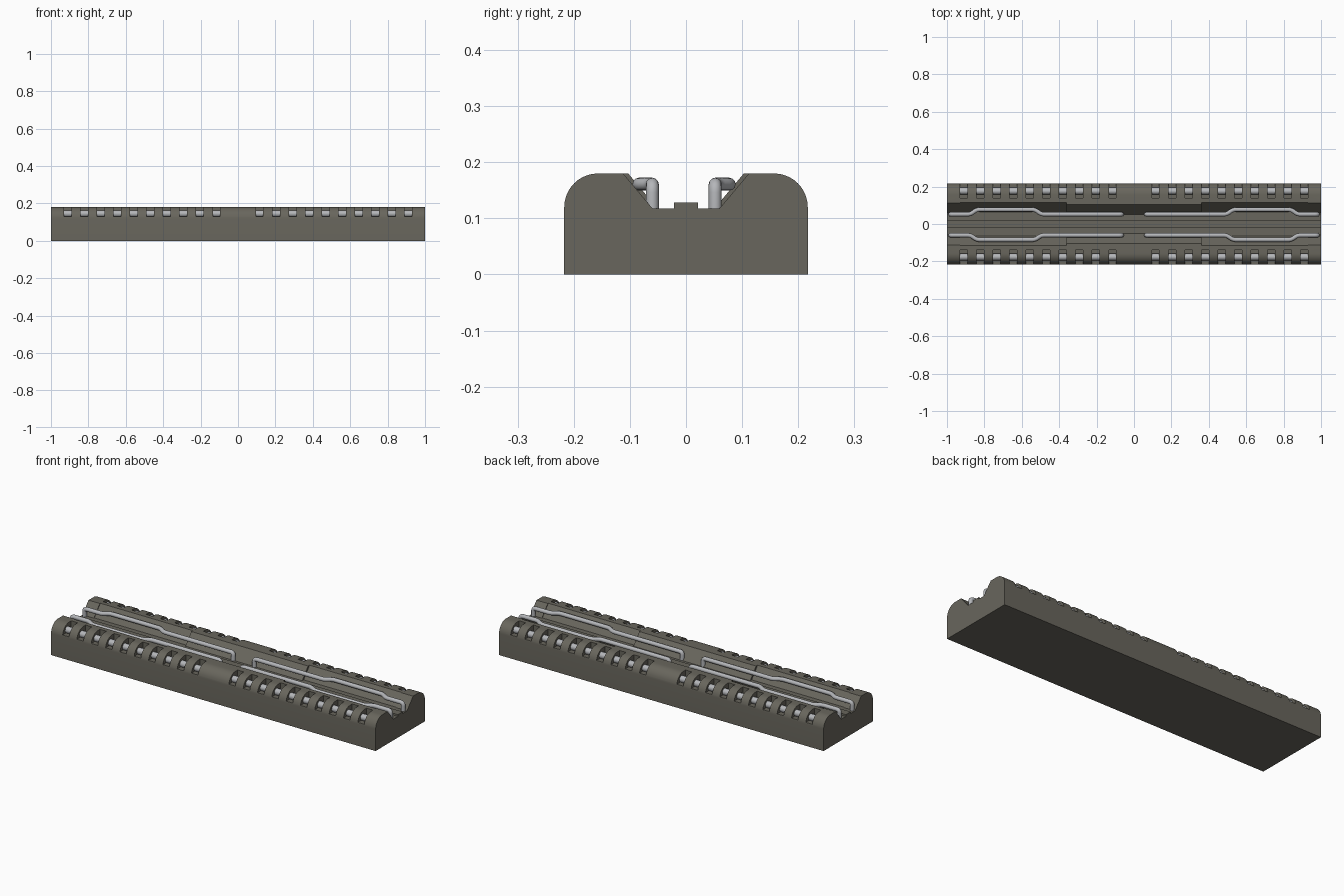
import bpy, math
from mathutils import Vector

if "Cube" in bpy.data.objects:
    bpy.data.objects.remove(bpy.data.objects["Cube"])


def material(name, rgb):
    m = bpy.data.materials.new(name)
    m.diffuse_color = (*rgb, 1)
    m.use_nodes = True
    m.node_tree.nodes["Principled BSDF"].inputs["Base Color"].default_value = m.diffuse_color
    return m


HOUSING = material("dark warm grey", (0.14, 0.133, 0.109))
METAL = material("light metal grey", (0.46, 0.47, 0.49))


def new_object(name, mesh, mat):
    o = bpy.data.objects.new(name, mesh)
    bpy.context.collection.objects.link(o)
    if mat:
        mesh.materials.clear()
        mesh.materials.append(mat)
    return o


def shade(o):
    bpy.ops.object.select_all(action='DESELECT')
    o.select_set(True)
    bpy.context.view_layer.objects.active = o
    bpy.ops.object.shade_smooth_by_angle(angle=math.radians(35))


def prism(profile, x0, x1):
    """Extrude a (y, z) outline (counter-clockwise seen from +x) along x."""
    n = len(profile)
    verts = [(x, y, z) for x in (x0, x1) for y, z in profile]
    faces = [tuple(reversed(range(n))), tuple(range(n, 2 * n))]
    faces += [(i, (i + 1) % n, n + (i + 1) % n, n + i) for i in range(n)]
    return verts, faces


def mesh_from(name, parts):
    verts, faces = [], []
    for v, f in parts:
        k = len(verts)
        verts += v
        faces += [tuple(i + k for i in q) for q in f]
    me = bpy.data.meshes.new(name)
    me.from_pydata(verts, [], faces)
    return me


def mirror_y(profile):
    return [(-y, z) for y, z in reversed(profile)]


# housing: rounded shoulders, sloped central channel and low ridge
R = 0.06
half = [(0.217, 0)]
half += [(0.157 + R * math.cos(a), 0.12 + R * math.sin(a))
         for a in (math.radians(9 * i) for i in range(11))]
half += [(0.116, 0.18), (0.064, 0.118), (0.021, 0.118), (0.021, 0.128)]
housing = new_object("housing", mesh_from("housing", [prism(half + mirror_y(half), -1, 1)]), HOUSING)

# slots cut through both shoulders
slot_x = [s * (0.115 + 0.0883 * i) for s in (-1, 1) for i in range(10)]
slot = [(0.14, 0.13), (0.24, 0.13), (0.24, 0.22), (0.14, 0.22)]
parts = [prism(p, x - 0.02, x + 0.02) for x in slot_x for p in (slot, mirror_y(slot))]
cutter = new_object("slot_cutter", mesh_from("slot_cutter", parts), HOUSING)
mod = housing.modifiers.new("slots", 'BOOLEAN')
mod.operation = 'DIFFERENCE'
mod.solver = 'EXACT'
mod.object = cutter
bpy.context.view_layer.objects.active = housing
bpy.ops.object.modifier_apply(modifier=mod.name)
bpy.data.objects.remove(cutter)
shade(housing)

# liner plates on the channel slopes, thicker in the middle
def liner(t):
    return [(0.116, 0.18), (0.116 - t, 0.18), (0.064 - t, 0.118), (0.064, 0.118)]


parts = []
for t, x0, x1 in ((0.013, -0.36, 0.36), (0.004, -1, -0.93), (0.004, 0.93, 1)):
    parts += [prism(p, x0, x1) for p in (liner(t), mirror_y(liner(t)))]
new_object("slope_liners", mesh_from("slope_liners", parts), HOUSING)


def tube(name, points, radius, fillet=0.0):
    """Round metal tube through points, with softened corners."""
    pts = [Vector(p) for p in points]
    path = [pts[0]]
    for a, b, c in zip(pts, pts[1:], pts[2:]):
        p, q = b + (a - b).normalized() * fillet, b + (c - b).normalized() * fillet
        for i in range(6):
            t = i / 5
            path.append(p * (1 - t) ** 2 + b * 2 * t * (1 - t) + q * t * t)
    path.append(pts[-1])
    cu = bpy.data.curves.new(name, 'CURVE')
    cu.dimensions = '3D'
    cu.bevel_depth = radius
    cu.bevel_resolution = 4
    cu.use_fill_caps = True
    sp = cu.splines.new('POLY')
    sp.points.add(len(path) - 1)
    for s, p in zip(sp.points, path):
        s.co = (*p, 1)
    tmp = bpy.data.objects.new("tmp", cu)
    bpy.context.collection.objects.link(tmp)
    dg = bpy.context.evaluated_depsgraph_get()
    me = bpy.data.meshes.new_from_object(tmp.evaluated_get(dg))
    bpy.data.objects.remove(tmp)
    o = new_object(name, me, METAL)
    shade(o)


# spring wires in the channel and contact rods seen through the slots
for sx in (-1, 1):
    for sy, y0, y1 in ((1, 0.052, 0.077), (-1, -0.06, -0.084)):
        z = 0.161
        tube("spring_wire", [(sx * x, y, h) for x, y, h in (
            (0.982, y0, 0.115), (0.982, y0, z), (0.875, y0, z), (0.84, y1, z),
            (0.53, y1, z), (0.495, y0, z), (0.065, y0, z), (0.065, y0, 0.115))],
            0.0115, 0.015)
        tube("contact_rod", [(sx * x, sy * 0.176, 0.145) for x in (0.085, 0.94)], 0.018)
